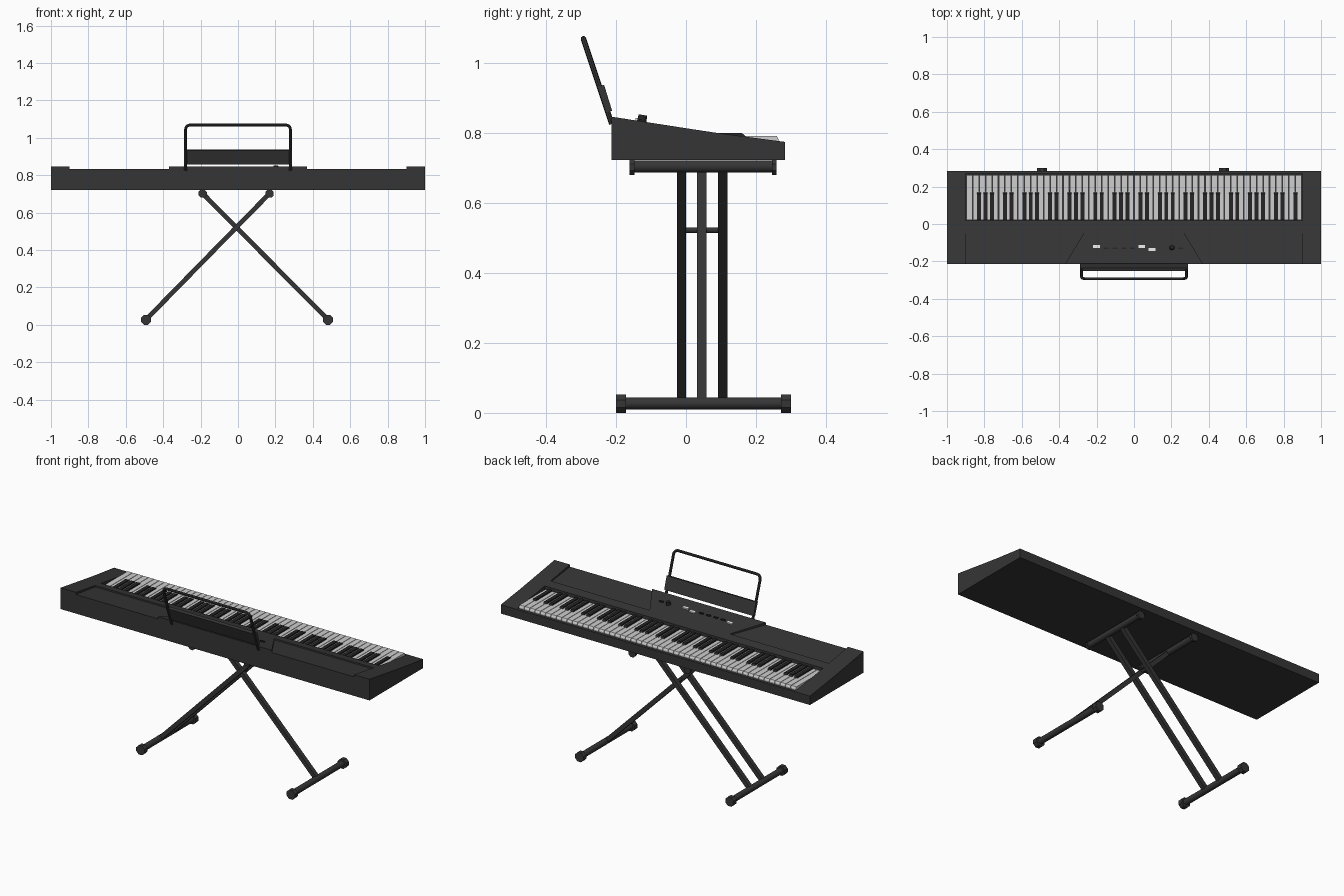
import bpy, bmesh, math
from mathutils import Vector, Matrix

if "Cube" in bpy.data.objects:
    bpy.data.objects.remove(bpy.data.objects["Cube"])


def material(name, v):
    m = bpy.data.materials.new(name)
    m.diffuse_color = (v, v, v, 1)
    m.use_nodes = True
    m.node_tree.nodes["Principled BSDF"].inputs["Base Color"].default_value = m.diffuse_color
    return m


CHARCOAL = material("charcoal", 0.036)
BLACK = material("black key", 0.018)
IVORY = material("white key", 0.62)
BUTTON = material("light button", 0.8)


def finish(name, bm, mat, smooth=False):
    bmesh.ops.recalc_face_normals(bm, faces=bm.faces)
    me = bpy.data.meshes.new(name)
    bm.to_mesh(me)
    bm.free()
    ob = bpy.data.objects.new(name, me)
    bpy.context.collection.objects.link(ob)
    me.materials.append(mat)
    if smooth:
        bpy.ops.object.select_all(action='DESELECT')
        bpy.context.view_layer.objects.active = ob
        ob.select_set(True)
        bpy.ops.object.shade_smooth_by_angle(angle=math.radians(40))
    return ob


def prisms(name, parts, mat):
    """Each part is (yz profile, x0, x1); x0 and x1 may be functions of y."""
    bm = bmesh.new()
    for prof, x0, x1 in parts:
        rings = []
        for x in (x0, x1):
            f = x if callable(x) else (lambda y, x=x: x)
            rings.append([bm.verts.new((f(y), y, z)) for y, z in prof])
        a, b = rings
        bm.faces.new(a)
        bm.faces.new(b[::-1])
        for i in range(len(a)):
            j = (i + 1) % len(a)
            bm.faces.new((a[i], b[i], b[j], a[j]))
    return finish(name, bm, mat)


def rect(y0, y1, z0, z1):
    return [(y0, z0), (y1, z0), (y1, z1), (y0, z1)]


def rods(name, parts, mat, sides, smooth=True):
    """Each part is (x, z, y0, y1, radius): a cylinder along y."""
    bm = bmesh.new()
    for x, z, y0, y1, r in parts:
        m = (Matrix.Translation((x, (y0 + y1) / 2, z)) @ Matrix.Rotation(math.pi / 2, 4, 'X')
             @ Matrix.Rotation(math.pi / sides, 4, 'Z'))
        bmesh.ops.create_cone(bm, cap_ends=True, segments=sides, radius1=r, radius2=r,
                              depth=y1 - y0, matrix=m)
    return finish(name, bm, mat, smooth)


# Case: end blocks, middle with key well, raised control panel
YB, YF, ZB = -0.213, 0.283, 0.722
side = [(YB, ZB), (YF, ZB), (YF, 0.774), (0.1, 0.798), (0, 0.813), (YB, 0.846)]
prisms("end_block", [(side, -1, -0.9), (side, 0.9, 1)], CHARCOAL)
middle = [(YB, ZB), (YF, ZB), (YF, 0.774), (0.271, 0.776), (0.271, 0.755), (0.02, 0.755),
          (0.02, 0.810), (0, 0.813), (-0.035, 0.8185), (-0.036, 0.811), (YB, 0.833)]
prisms("case_middle", [(middle, -0.9, 0.9)], CHARCOAL)
half = lambda y: 0.26 + 0.108 * (-0.035 - y) / 0.178
prisms("control_panel", [([(YB, 0.80), (-0.035, 0.80), (-0.035, 0.8185), (YB, 0.846)],
                          lambda y: -half(y), half)], CHARCOAL)

# Keys: 52 white and 36 black, lowest note at +x (player sits at +y)
W = 1.794 / 52
white_prof = [(0.021, 0.756), (0.263, 0.756), (0.265, 0.780), (0.259, 0.791), (0.021, 0.791)]
black_prof = [(0.021, 0.785), (0.176, 0.785), (0.160, 0.799), (0.021, 0.799)]
white, black = [], []
for i in range(52):
    x = 0.897 - (i + 0.5) * W
    white.append((white_prof, x - W / 2 + 0.0015, x + W / 2 - 0.0015))
    if i % 7 in (0, 2, 3, 5, 6) and i < 51:
        black.append((black_prof, x - W / 2 - 0.0105, x - W / 2 + 0.0105))
prisms("white_keys", white, IVORY)
prisms("black_keys", black, BLACK)


# Buttons and knob on the control panel
def button(x, y, w, d, h):
    top = lambda v: 0.813 - 0.155 * v
    y0, y1 = y - d / 2, y + d / 2
    return ([(y0, top(y0) - 0.005), (y1, top(y1) - 0.005), (y1, top(y1) + h), (y0, top(y0) + h)],
            x - w / 2, x + w / 2)


prisms("light_buttons", [button(x, y, 0.036, 0.016, 0.007)
                         for x, y in ((-0.2, -0.121), (0.042, -0.121), (0.096, -0.136))], BUTTON)
prisms("dark_buttons", [button(x, -0.13, 0.026, 0.009, 0.006)
                        for x in (-0.15, -0.102, -0.055, -0.008, 0.25)], BLACK)
bm = bmesh.new()
bmesh.ops.create_cone(bm, cap_ends=True, segments=16, radius1=0.014, radius2=0.012, depth=0.022,
                      matrix=Matrix.Translation((0.203, -0.125, 0.840)) @ Matrix.Rotation(-0.155, 4, 'X'))
finish("volume_knob", bm, BLACK, True)

# Music rest: leaning rounded hoop and a lower plate
lean = Vector((0, -0.083, 0.25)).normalized()
base = Vector((0, -0.212, 0.825))
H, HW, R = 0.257, 0.28, 0.025
path = [(-HW, 0)]
for sx, a0 in ((-1, 180), (1, 90)):
    for k in range(6):
        a = math.radians(a0 - 18 * k)
        path.append((sx * (HW - R) + R * math.cos(a), H - R + R * math.sin(a)))
path.append((HW, 0))
cu = bpy.data.curves.new("music_rest_frame", 'CURVE')
cu.dimensions = '3D'
cu.bevel_depth = 0.0078
cu.bevel_resolution = 2
cu.use_fill_caps = True
sp = cu.splines.new('POLY')
sp.points.add(len(path) - 1)
for p, (x, t) in zip(sp.points, path):
    p.co = (*(base + lean * t + Vector((x, 0, 0))), 1)
frame = bpy.data.objects.new("music_rest_frame", cu)
bpy.context.collection.objects.link(frame)
cu.materials.append(CHARCOAL)
bpy.ops.object.select_all(action='DESELECT')
bpy.context.view_layer.objects.active = frame
frame.select_set(True)
bpy.ops.object.convert(target='MESH')
bpy.ops.object.shade_smooth_by_angle(angle=math.radians(40))
prisms("music_rest_plate", [([(-0.226, 0.858), (-0.211, 0.863), (-0.234, 0.937), (-0.252, 0.932)],
                             -0.289, 0.289)], CHARCOAL)

# Stand: crossed legs, one single and one double
def leg(name, top, bottom, ys):
    t, b = Vector(top), Vector(bottom)
    d = t - b
    bm = bmesh.new()
    for y in ys:
        c = (t + b) / 2
        m = (Matrix.Translation((c.x, y, c.y)) @ Matrix.Rotation(math.atan2(d.x, d.y), 4, 'Y')
             @ Matrix.Diagonal((0.025, 0.026, d.length, 1)))
        bmesh.ops.create_cube(bm, size=1, matrix=m)
    finish(name, bm, CHARCOAL)


tops, feet = (-0.189, 0.169), (-0.492, 0.481)
leg("single_leg", (tops[0], 0.703), (feet[1], 0.028), [0.045])
leg("double_leg", (tops[1], 0.703), (feet[0], 0.028), [-0.013, 0.105])
rods("leg_pivot", [(-0.008, 0.522, -0.02, 0.112, 0.008)], CHARCOAL, 12)

# Cross tubes with octagonal end caps
rods("foot_tube", [(x, 0.0275, -0.19, 0.29, 0.0175) for x in feet], CHARCOAL, 16)
rods("top_tube", [(x, 0.704, -0.155, 0.255, 0.0175) for x in tops], CHARCOAL, 16)
c8 = 1 / math.cos(math.pi / 8)
rods("foot_cap", [(x, 0.0265, a, a + 0.028, 0.0265 * c8) for x in feet for a in (-0.2, 0.272)],
     CHARCOAL, 8, False)
rods("top_cap", [(x, 0.702, a, a + 0.014, 0.022 * c8) for x in tops for a in (-0.161, 0.245)],
     CHARCOAL, 8, False)
